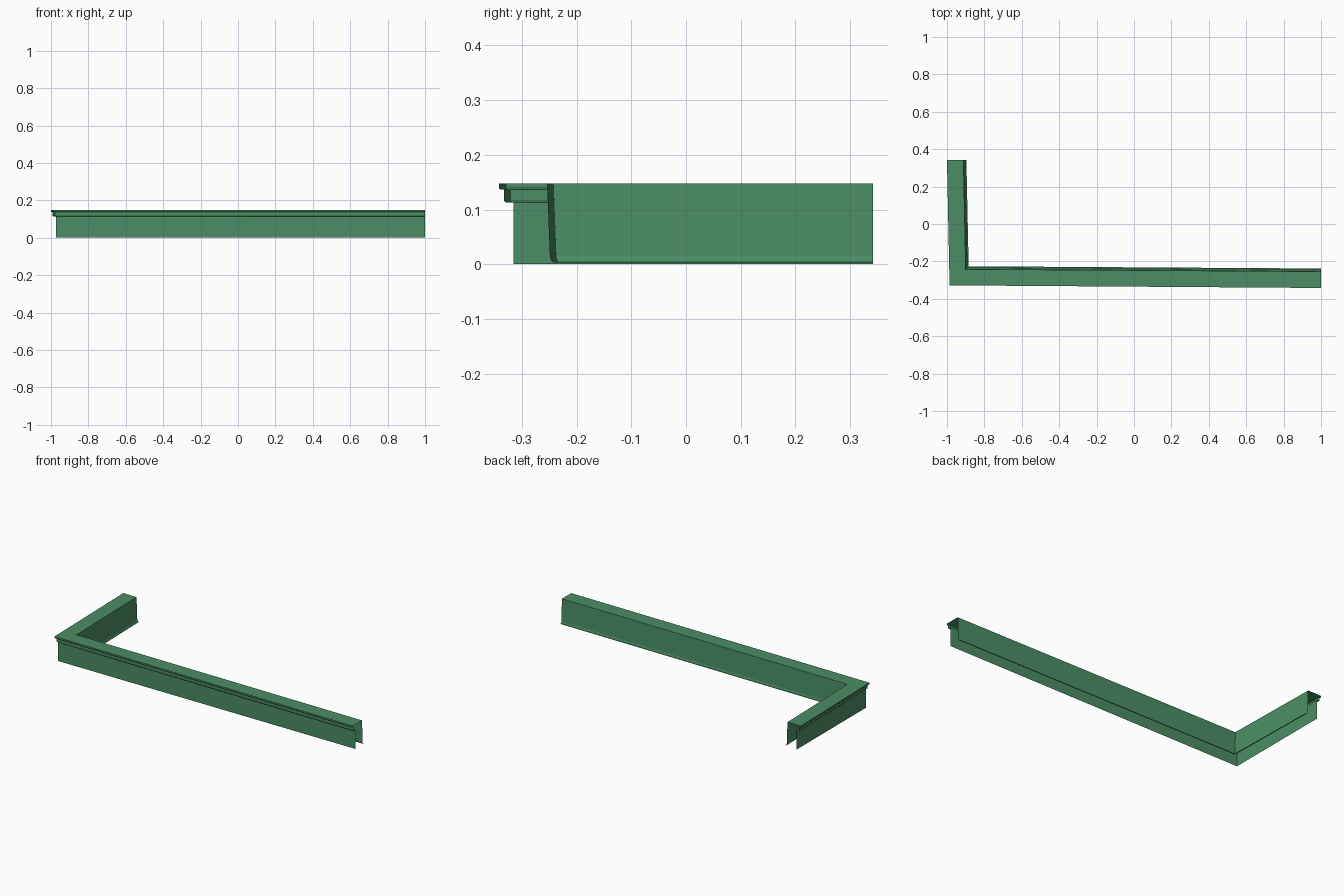
import bpy
import bmesh

cube = bpy.data.objects.get("Cube")
if cube:
    bpy.data.objects.remove(cube, do_unlink=True)

green = bpy.data.materials.new("green paint")
green.use_nodes = True
color = (0.07, 0.27, 0.13, 1)
green.diffuse_color = color
green.node_tree.nodes["Principled BSDF"].inputs["Base Color"].default_value = color

WALL_X, WALL_Y = -0.973, -0.315   # outer wall lines
END_X, END_Y = 1.0, 0.342         # free ends of the long and short arms

# Open channel section: outward offset at the corner, at the free ends, height
section = [
    (0, 0, 0),                    # outer wall
    (0, 0, 0.113),
    (0.002, 0.015, 0.113),        # lower moulding step
    (0.005, 0.018, 0.116),
    (0.005, 0.018, 0.137),
    (0.011, 0.025, 0.137),        # upper moulding step
    (0.013, 0.027, 0.139),
    (0.013, 0.027, 0.148),        # flat top
    (-0.073, -0.061, 0.148),
    (-0.078, -0.066, 0.015),      # inner wall
    (-0.080, -0.068, 0.007),      # flared lip
    (-0.083, -0.071, 0.004),
    (-0.089, -0.077, 0.003),
]

# Sweep the section along the long arm, around the mitre, up the short arm
bm = bmesh.new()
rows = []
for corner, end, z in section:
    rows.append([bm.verts.new(p) for p in (
        (END_X, WALL_Y - end, z),
        (WALL_X - corner, WALL_Y - corner, z),
        (WALL_X - end, END_Y, z))])
for low, high in zip(rows, rows[1:]):
    for i in range(2):
        bm.faces.new((low[i], high[i], high[i + 1], low[i + 1]))

mesh = bpy.data.meshes.new("corner_trim")
bm.to_mesh(mesh)
bm.free()
mesh.materials.append(green)
trim = bpy.data.objects.new("corner_trim", mesh)
bpy.context.collection.objects.link(trim)
